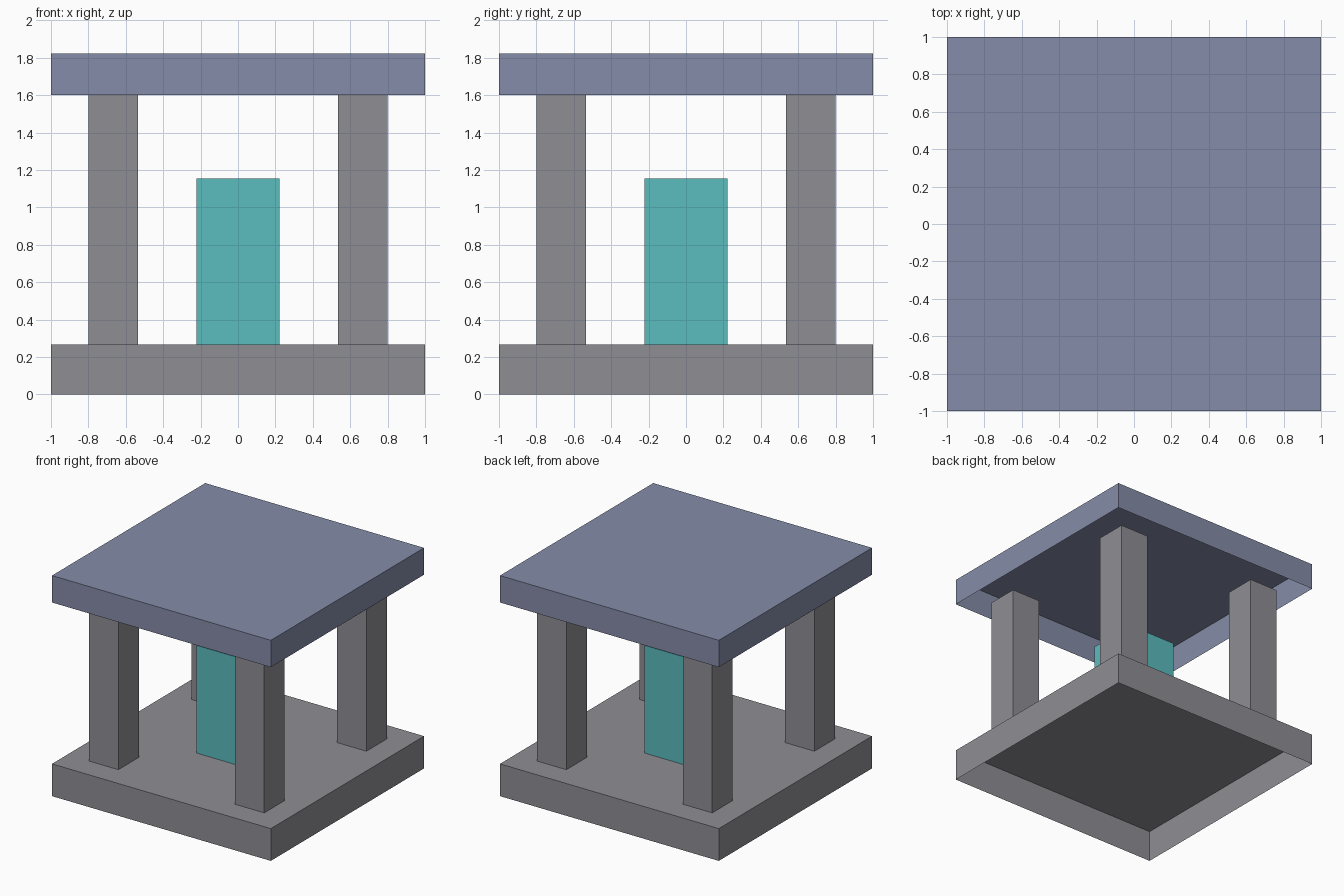
import bpy
import bmesh

if "Cube" in bpy.data.objects:
    bpy.data.objects.remove(bpy.data.objects["Cube"], do_unlink=True)

U = 1 / 22.5  # modelling unit: the slabs are 45 units wide


def material(name, rgb):
    mat = bpy.data.materials.new(name)
    mat.use_nodes = True
    mat.diffuse_color = (*rgb, 1)
    mat.node_tree.nodes["Principled BSDF"].inputs["Base Color"].default_value = (*rgb, 1)
    return mat


def open_box(name, centre, half, bottom, top, mat):
    """Square box, in units, without its underside."""
    bm = bmesh.new()
    bmesh.ops.create_cube(bm, size=2)
    bm.normal_update()
    underside = [f for f in bm.faces if f.normal.z < -0.5]
    bmesh.ops.delete(bm, geom=underside, context='FACES_ONLY')
    for v in bm.verts:
        v.co.x *= half * U
        v.co.y *= half * U
        v.co.z = (top if v.co.z > 0 else bottom) * U
    mesh = bpy.data.meshes.new(name)
    bm.to_mesh(mesh)
    bm.free()
    mesh.materials.append(mat)
    obj = bpy.data.objects.new(name, mesh)
    obj.location = (centre[0] * U, centre[1] * U, 0)
    bpy.context.collection.objects.link(obj)
    return obj


stone = material("grey stone", (0.275, 0.27, 0.296))
slate = material("blue slate", (0.235, 0.262, 0.392))
teal = material("teal", (0.105, 0.503, 0.521))

# Hollow slabs
open_box("base", (0, 0), 22.5, 0, 6, stone)
open_box("roof", (0, 0), 22.5, 36, 41, slate)

# Corner pillars
for y, depth in ((-15, "front"), (15, "back")):
    for x, side in ((-15, "right"), (15, "left")):
        open_box(f"{depth}_{side}_pillar", (x, y), 3, 6, 36, stone)

# Central block
open_box("centre_block", (0, 0), 5, 6, 26, teal)
